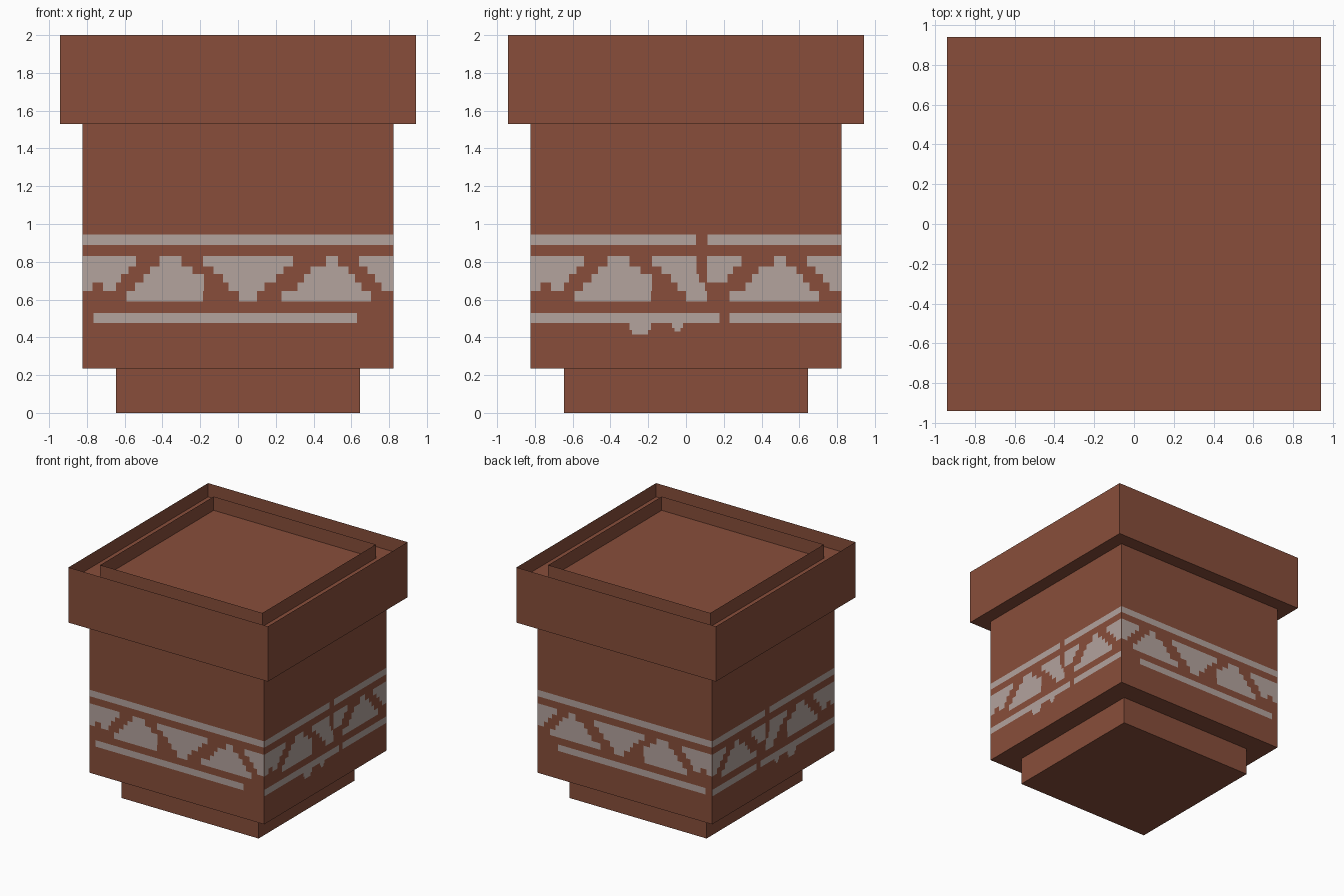
import bpy, bmesh

if "Cube" in bpy.data.objects:
    bpy.data.objects.remove(bpy.data.objects["Cube"])

U = 2 / 17                      # one block unit
HALF_BODY = 7 * U
PLATE = HALF_BODY + 0.003       # painted plates sit just proud of the body


def material(name, rgb):
    m = bpy.data.materials.new(name)
    m.diffuse_color = (*rgb, 1)
    m.use_nodes = True
    m.node_tree.nodes["Principled BSDF"].inputs["Base Color"].default_value = m.diffuse_color
    return m


terracotta = material("terracotta", (0.246, 0.076, 0.043))
pale_paint = material("pale paint", (0.451, 0.366, 0.337))


def add_object(name, bm, mat):
    mesh = bpy.data.meshes.new(name)
    bm.to_mesh(mesh)
    bm.free()
    mesh.materials.append(mat)
    ob = bpy.data.objects.new(name, mesh)
    bpy.context.collection.objects.link(ob)
    return ob


def box(name, width, z0, z1, open_top=False, open_bottom=False):
    """Square block centred on the axis, optionally without its caps."""
    bm = bmesh.new()
    bmesh.ops.create_cube(bm, size=1)
    drop = [f for f in bm.faces if (open_top and f.normal.z > 0.5)
            or (open_bottom and f.normal.z < -0.5)]
    bmesh.ops.delete(bm, geom=drop, context='FACES_ONLY')
    for v in bm.verts:
        v.co.x *= width
        v.co.y *= width
        v.co.z = z1 if v.co.z > 0 else z0
    return add_object(name, bm, terracotta)


# Stacked pot blocks
box("foot", 11 * U, 0, 2 * U)
box("body", 14 * U, 2 * U, 13 * U)
box("rim", 16 * U, 13 * U, 17 * U, open_top=True)
box("inner_frame", 13 * U, 16 * U, 17 * U, open_top=True, open_bottom=True)

# Floor inside the rim
bm = bmesh.new()
bmesh.ops.create_grid(bm, x_segments=1, y_segments=1, size=8 * U)
for v in bm.verts:
    v.co.z = 16 * U
add_object("rim_floor", bm, terracotta)

# Stepped motifs: (first row, [(left, right) per row from the bottom up])
LEVELS = [0.59, 0.645, 0.69, 0.735, 0.775, 0.83]
E = HALF_BODY
COMMON = [
    (2, [(-E, -.62), (-E, -.58), (-E, -.54)]),
    (1, [(-E, -.77)]),
    (1, [(-.715, -.645)]),
    (0, [(-.59, -.185), (-.545, -.18), (-.50, -.18), (-.465, -.24), (-.415, -.30)]),
    (0, [(.23, .705), (.315, .655), (.35, .62), (.385, .585), (.465, .53)]),
    (1, [(.76, E), (.725, E), (.685, E), (.64, E)]),
]
FRONT = [(0, [(.005, .10), (-.05, .14), (-.08, .20), (-.13, .24), (-.185, .29)])]
SIDE = [
    (0, [(0, .11), (-.045, .10), (-.08, .07), (-.13, .055), (-.18, .055)]),
    (2, [(.11, .22), (.11, .25), (.11, .295)]),
]
# Straight bands and drips: (left, right, bottom, top)
FRONT_BARS = [(-E, E, .89, .945), (-.765, .63, .475, .53)]
SIDE_BARS = [(-E, .053, .89, .945), (.113, E, .89, .945),
             (-E, .178, .475, .53), (.23, E, .475, .53),
             (-.30, -.185, .44, .475), (-.285, -.20, .415, .44),
             (-.075, -.015, .45, .475), (-.06, -.03, .43, .45)]


def painted_band(name, motifs, bars, place, axis):
    bm = bmesh.new()
    outlines = []
    for first, rows in motifs:
        right, left = [], []
        for i, (a, b) in enumerate(rows):
            lo, hi = LEVELS[first + i], LEVELS[first + i + 1]
            right += [(b, lo), (b, hi)]
            left += [(a, lo), (a, hi)]
        outlines.append(right + left[::-1])
    for a, b, lo, hi in bars:
        outlines.append([(a, lo), (b, lo), (b, hi), (a, hi)])
    for outline in outlines:
        pts = []
        for p in outline:       # skip repeated corners
            if not pts or p != pts[-1]:
                pts.append(p)
        bm.faces.new([bm.verts.new(place(u, z)) for u, z in pts])
    ob = add_object(name, bm, pale_paint)
    mod = ob.modifiers.new("mirror", 'MIRROR')
    mod.use_axis = [axis == 0, axis == 1, False]


# Painted bands, mirrored to the opposite faces
painted_band("front_back_paint", COMMON + FRONT, FRONT_BARS,
             lambda u, z: (u, -PLATE, z), 1)
painted_band("side_paint", COMMON + SIDE, SIDE_BARS,
             lambda u, z: (PLATE, u, z), 0)
